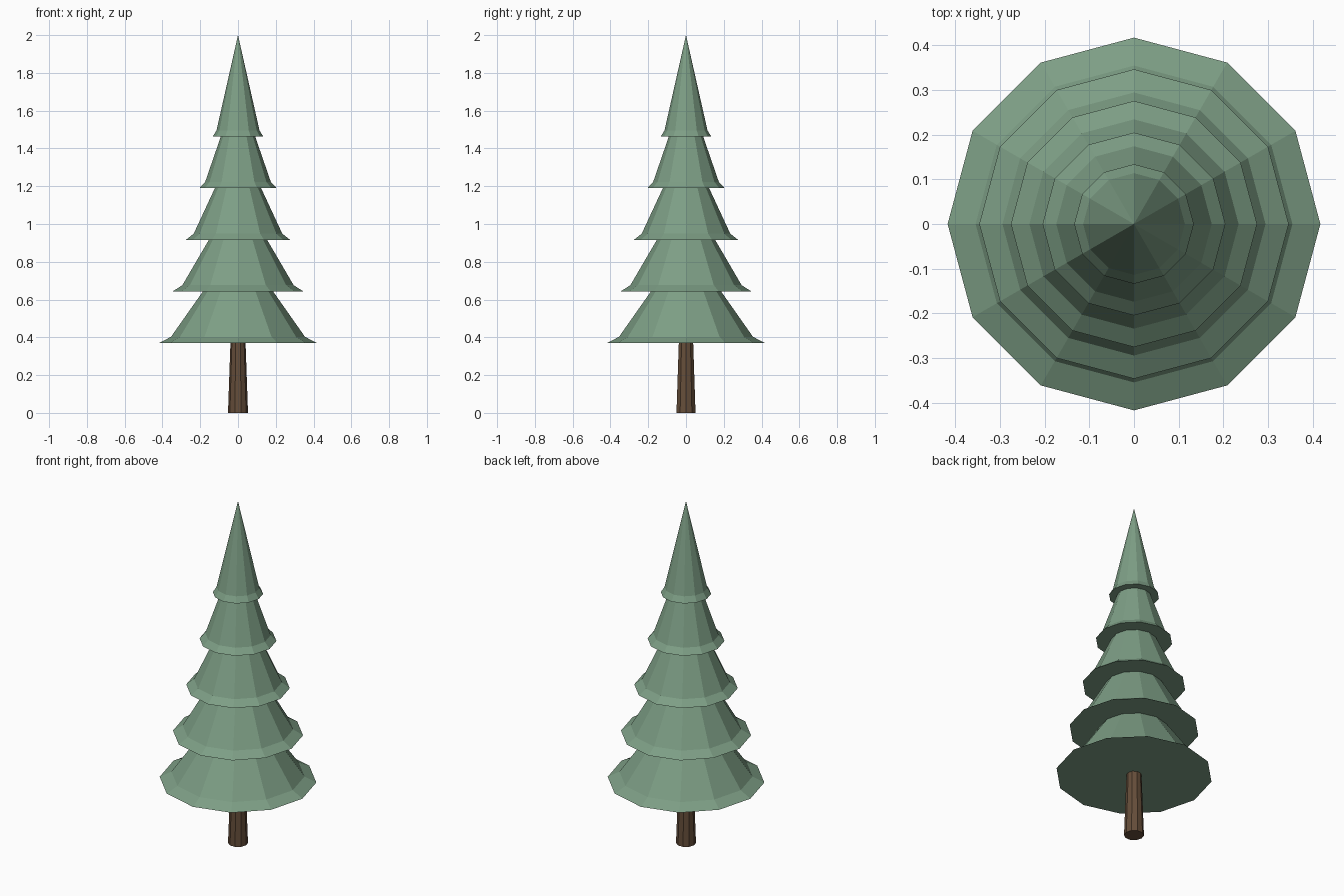
import bpy
import bmesh
import math

if "Cube" in bpy.data.objects:
    bpy.data.objects.remove(bpy.data.objects["Cube"])


def material(name, rgb):
    mat = bpy.data.materials.new(name)
    mat.diffuse_color = (*rgb, 1.0)
    mat.use_nodes = True
    mat.node_tree.nodes["Principled BSDF"].inputs["Base Color"].default_value = mat.diffuse_color
    return mat


def lathe(name, profile, sides, mat):
    """Spin (radius, z) points into a capped flat-faced solid; radius 0 makes a tip."""
    bm = bmesh.new()
    rings = []
    for r, z in profile:
        count = sides if r > 0 else 1
        rings.append([bm.verts.new((r * math.cos(math.tau * i / sides),
                                    r * math.sin(math.tau * i / sides), z))
                      for i in range(count)])
    for low, high in zip(rings, rings[1:]):
        for i in range(sides):
            j = (i + 1) % sides
            if len(high) == 1:
                bm.faces.new((low[i], low[j], high[0]))
            else:
                bm.faces.new((low[i], low[j], high[j], high[i]))
    bm.faces.new(rings[0][::-1])
    if len(rings[-1]) > 1:
        bm.faces.new(rings[-1])
    mesh = bpy.data.meshes.new(name)
    bm.to_mesh(mesh)
    bm.free()
    mesh.materials.append(mat)
    obj = bpy.data.objects.new(name, mesh)
    bpy.context.collection.objects.link(obj)
    return obj


needles = material("needle green", (0.205, 0.342, 0.235))
bark = material("bark brown", (0.13, 0.075, 0.042))

# Tapered trunk, running slightly into the lowest tier
lathe("trunk", [(0.053, 0.0), (0.039, 0.40)], 10, bark)

# Five stacked cones, each with a flared skirt
for tier in range(5):
    radius = 0.417 - 0.0708 * tier
    base = 0.37 + 0.2732 * tier
    lathe(f"foliage_tier_{tier + 1}",
          [(radius, base), (radius * 0.85, base + 0.033), (0.0, base + 0.5372)],
          12, needles)
